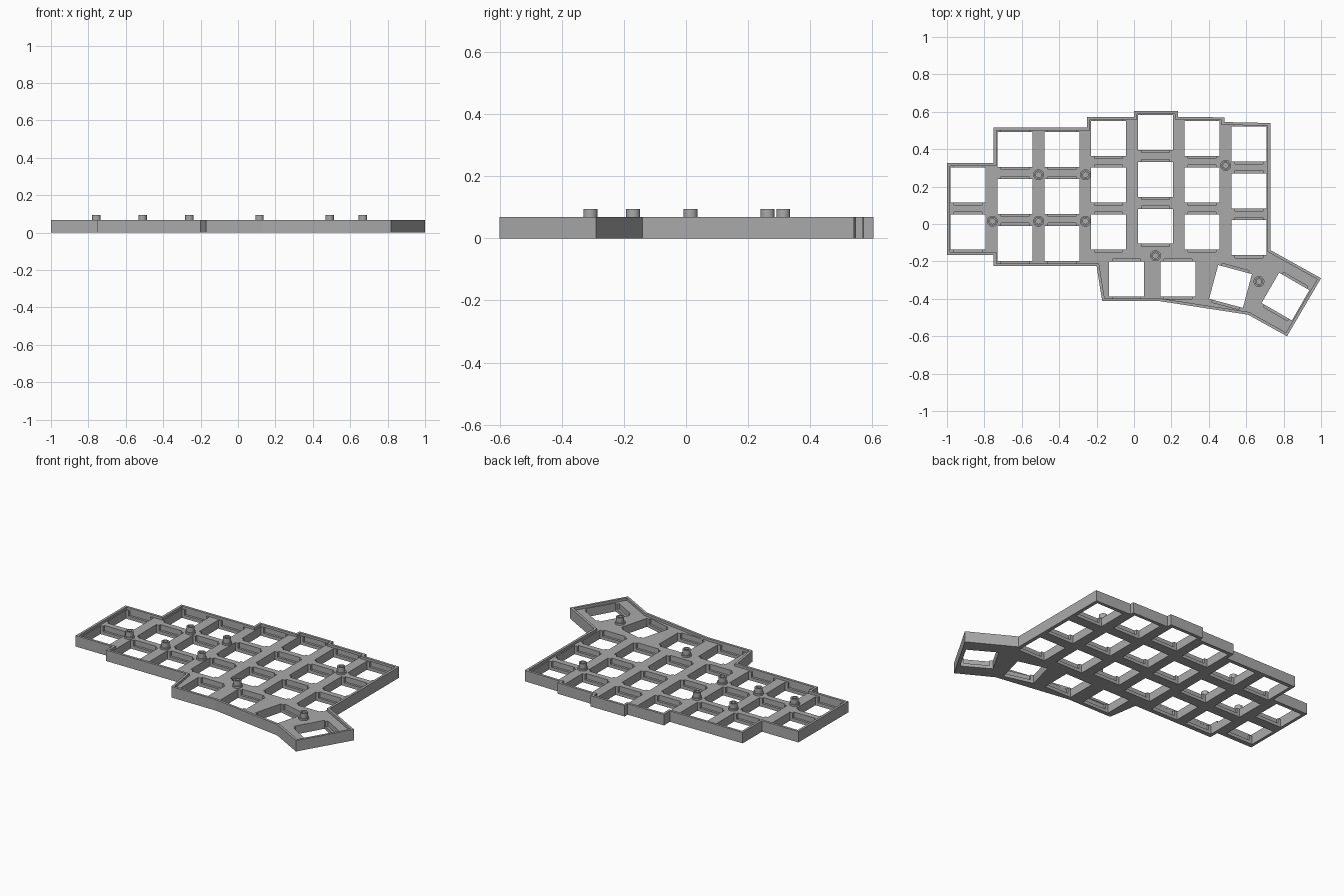
import bpy, bmesh, math
from mathutils import Vector, Matrix

if "Cube" in bpy.data.objects:
    bpy.data.objects.remove(bpy.data.objects["Cube"])

TOP, FLOOR, CLIP, POST = 0.068, 0.053, 0.02, 0.095
HOLE = 0.187

grey = bpy.data.materials.new("light grey plastic")
grey.diffuse_color = (0.40, 0.40, 0.40, 1)
grey.use_nodes = True
grey.node_tree.nodes["Principled BSDF"].inputs["Base Color"].default_value = grey.diffuse_color


def make(name, bm):
    bmesh.ops.recalc_face_normals(bm, faces=bm.faces)
    me = bpy.data.meshes.new(name)
    bm.to_mesh(me)
    bm.free()
    me.materials.append(grey)
    ob = bpy.data.objects.new(name, me)
    bpy.context.collection.objects.link(ob)
    return ob


def prism(name, pts, z0, z1):
    bm = bmesh.new()
    face = bm.faces.new([bm.verts.new((x, y, z0)) for x, y in pts])
    ext = bmesh.ops.extrude_face_region(bm, geom=[face])["geom"]
    verts = [v for v in ext if isinstance(v, bmesh.types.BMVert)]
    bmesh.ops.translate(bm, verts=verts, vec=(0, 0, z1 - z0))
    return make(name, bm)


def inset(pts, d):
    """Mitred inward offset of a clockwise outline."""
    out = []
    for i, p in enumerate(pts):
        p, a, b = Vector(p), Vector(pts[i - 1]), Vector(pts[(i + 1) % len(pts)])
        e, f = (p - a).normalized(), (b - p).normalized()
        n, m = Vector((e.y, -e.x)), Vector((f.y, -f.x))
        out.append(p + (n + m) * d / (1 + n.dot(m)))
    return out


def boxes(name, places, sx, sy, z0, z1):
    bm = bmesh.new()
    for x, y, deg in places:
        mat = (Matrix.Translation((x, y, (z0 + z1) / 2))
               @ Matrix.Rotation(math.radians(deg), 4, 'Z')
               @ Matrix.Diagonal((sx, sy, z1 - z0, 1)))
        bmesh.ops.create_cube(bm, size=1, matrix=mat)
    return make(name, bm)


def cut(ob, cutter):
    mod = ob.modifiers.new(cutter.name, 'BOOLEAN')
    mod.operation, mod.solver, mod.object = 'DIFFERENCE', 'EXACT', cutter
    bpy.context.view_layer.objects.active = ob
    bpy.ops.object.modifier_apply(modifier=mod.name)
    bpy.data.objects.remove(cutter)


# Stepped outline, clockwise from the far left corner
outline = [(-1, .325), (-.75, .325), (-.75, .515), (-.25, .515), (-.25, .573),
           (0, .573), (0, .603), (.235, .603), (.235, .573), (.483, .57),
           (.483, .545), (.73, .54), (.73, -.14), (1, -.29), (.818, -.6),
           (.61, -.485), (.135, -.412), (-.17, -.412), (-.2, -.225),
           (-.75, -.225), (-.75, -.165), (-1, -.165)]

# Key openings: columns (x, top row y, rows) and four thumb keys
columns = [(-.888, .208, 2), (-.637, .398, 3), (-.386, .398, 3), (-.136, .458, 3),
           (.114, .489, 3), (.364, .458, 3), (.614, .428, 3)]
keys = [(x, y - r * .2505, 0) for x, y, n in columns for r in range(n)]
keys += [(-.04, -.294, 0), (.235, -.294, 0), (.516, -.334, -15), (.81, -.388, -30)]

# Tray with a raised rim, square openings and clip recesses above a thin lip
plate = prism("key_plate", outline, 0, TOP)
cut(plate, prism("rim_cutter", inset(outline, .015), FLOOR, .2))
cut(plate, boxes("opening_cutter", keys, HOLE, HOLE, -.1, .2))
cut(plate, boxes("clip_cutter", keys, .15, HOLE + .028, CLIP, FLOOR + .0005))

# Hollow screw posts, each with a wider collar at the base
posts = [(-.51, .263), (-.26, .263), (-.757, .015), (-.51, .015), (-.26, .015),
         (.115, -.17), (.49, .313), (.668, -.308)]
profile = [(.029, FLOOR - .002), (.029, .064), (.0225, .064), (.0225, POST),
           (.014, POST), (.014, FLOOR + .001)]
SIDES = 32
for x, y in posts:
    bm = bmesh.new()
    rings = [[bm.verts.new((x + r * math.cos(t), y + r * math.sin(t), z))
              for t in (2 * math.pi * k / SIDES for k in range(SIDES))]
             for r, z in profile]
    for lo, hi in zip(rings, rings[1:]):
        for k in range(SIDES):
            j = (k + 1) % SIDES
            bm.faces.new((lo[k], lo[j], hi[j], hi[k]))
    bm.faces.new(rings[0])
    bm.faces.new(rings[-1])
    post = make("screw_post", bm)
    bpy.ops.object.select_all(action='DESELECT')
    post.select_set(True)
    bpy.context.view_layer.objects.active = post
    bpy.ops.object.shade_smooth_by_angle(angle=math.radians(30))
